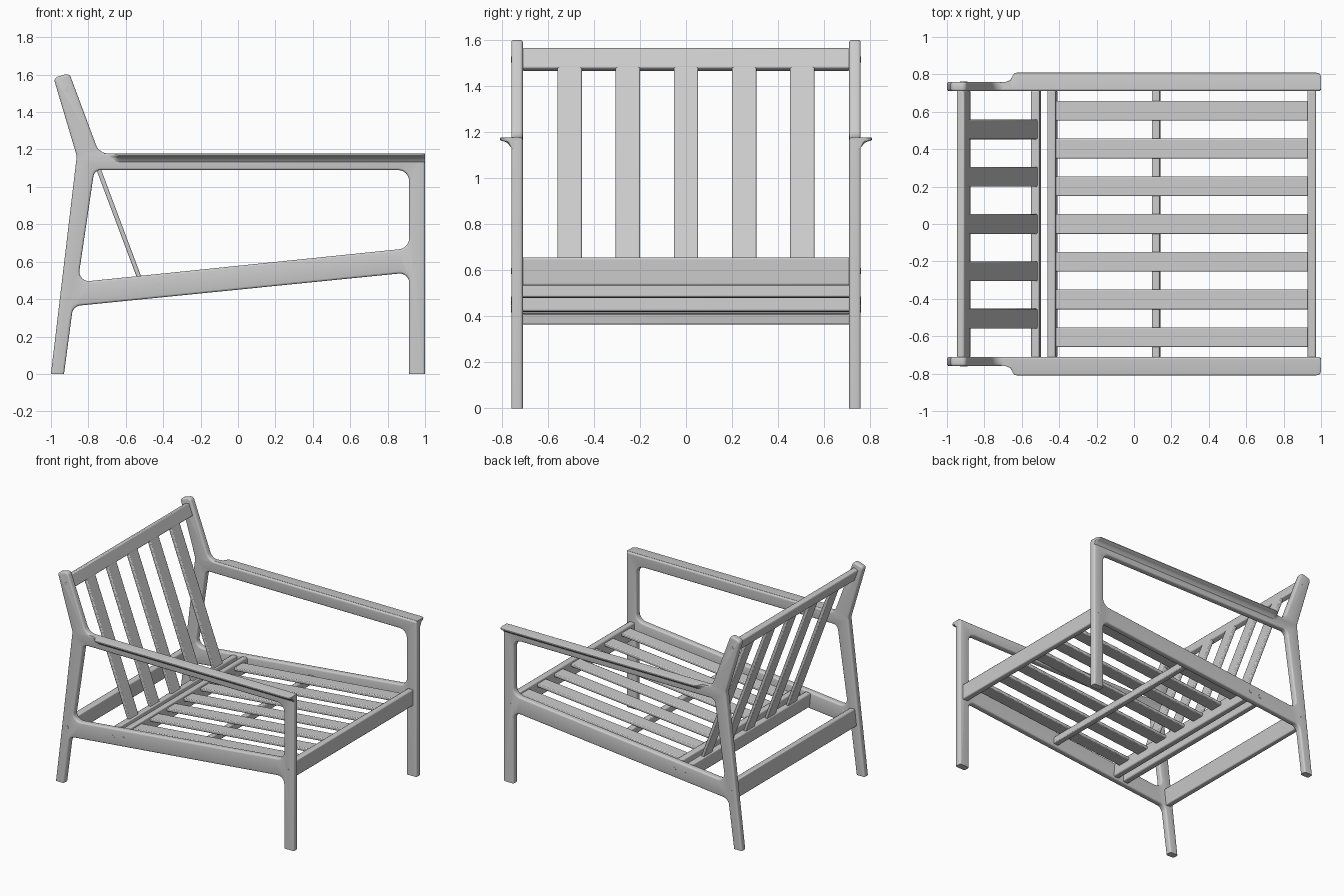
import bpy, bmesh, math
from mathutils import Vector, Matrix

if "Cube" in bpy.data.objects:
    bpy.data.objects.remove(bpy.data.objects["Cube"])


def finish(obj, angle=40):
    bpy.ops.object.select_all(action='DESELECT')
    obj.select_set(True)
    bpy.context.view_layer.objects.active = obj
    bpy.ops.object.shade_smooth_by_angle(angle=math.radians(angle))
    return obj


def add_mesh(name, bm, mirror=False, bevel=0):
    bmesh.ops.recalc_face_normals(bm, faces=bm.faces)
    me = bpy.data.meshes.new(name)
    bm.to_mesh(me)
    bm.free()
    obj = bpy.data.objects.new(name, me)
    bpy.context.collection.objects.link(obj)
    finish(obj)
    if mirror:
        obj.modifiers.new("mirror", 'MIRROR').use_axis = (False, True, False)
    if bevel:
        b = obj.modifiers.new("bevel", 'BEVEL')
        b.width, b.segments = bevel, 2
    return obj


def bar(name, centre, size, tilt=0.0, bevel=0.006):
    """Rounded box, tilted about the y axis."""
    bm = bmesh.new()
    bmesh.ops.create_cube(bm, size=1, matrix=Matrix.Diagonal((*size, 1)))
    obj = add_mesh(name, bm, bevel=bevel)
    obj.location = centre
    obj.rotation_euler.y = tilt
    return obj


def fillet(corners, steps=6):
    """Closed outline with each corner (x, z, radius) rounded by an arc."""
    out = []
    for i, (x, z, r) in enumerate(corners):
        p = Vector((x, z))
        a = (Vector(corners[i - 1][:2]) - p).normalized()
        b = (Vector(corners[(i + 1) % len(corners)][:2]) - p).normalized()
        if r == 0:
            out.append(p)
            continue
        half = a.angle(b) / 2
        c = p + (a + b).normalized() * (r / math.sin(half))
        s = p + a * (r / math.tan(half)) - c
        e = p + b * (r / math.tan(half)) - c
        turn = math.atan2(s.x * e.y - s.y * e.x, s.dot(e))
        for k in range(steps + 1):
            t = turn * k / steps
            out.append(c + Vector((s.x * math.cos(t) - s.y * math.sin(t),
                                   s.x * math.sin(t) + s.y * math.cos(t))))
    return out


# Side frame: legs, seat rail, arm and back post in one rounded profile
outer = [(-1.006, -0.05, 0), (-0.937, -0.05, 0), (-0.882, 0.362, 0.05),
         (0.915, 0.542, 0.05), (0.915, -0.05, 0), (1.0, -0.05, 0),
         (1.0, 1.178, 0.012), (-0.742, 1.178, 0.07), (-0.902, 1.608, 0.025),
         (-0.986, 1.582, 0.022), (-0.862, 1.165, 0.05)]
inner = [(-0.857, 0.49, 0.05), (0.915, 0.672, 0.06),
         (0.915, 1.09, 0.06), (-0.768, 1.09, 0.04)]
cu = bpy.data.curves.new("side_profile", 'CURVE')
cu.dimensions, cu.fill_mode = '2D', 'BOTH'
cu.bevel_depth, cu.bevel_resolution, cu.extrude, cu.offset = 0.012, 2, 0.013, -0.012
for loop in (outer, inner):
    pts = fillet(loop)
    sp = cu.splines.new('POLY')
    sp.points.add(len(pts) - 1)
    for q, p in zip(sp.points, pts):
        q.co = (p.x, p.y, 0, 1)
    sp.use_cyclic_u = True
tmp = bpy.data.objects.new("side_profile", cu)
bpy.context.collection.objects.link(tmp)
bpy.context.view_layer.update()
me = bpy.data.meshes.new_from_object(tmp.evaluated_get(bpy.context.evaluated_depsgraph_get()))
bpy.data.objects.remove(tmp)
bm = bmesh.new()
bm.from_mesh(me)
bpy.data.meshes.remove(me)
bm.transform(Matrix.Translation((0, -0.735, 0)) @ Matrix.Rotation(math.pi / 2, 4, 'X'))
bmesh.ops.remove_doubles(bm, verts=bm.verts, dist=0.0001)
# flat feet
cut = bmesh.ops.bisect_plane(bm, geom=bm.verts[:] + bm.edges[:] + bm.faces[:],
                             plane_co=(0, 0, 0), plane_no=(0, 0, 1), clear_inner=True)
bmesh.ops.holes_fill(bm, edges=[e for e in cut["geom_cut"] if isinstance(e, bmesh.types.BMEdge)], sides=0)
add_mesh("side_frames", bm, mirror=True)

# Armrest wings: a thin flared section lofted along the arm, (x, overhang)
stations = [(-0.72, 0.0), (-0.685, 0.003), (-0.663, 0.012), (-0.652, 0.026),
            (-0.646, 0.04), (-0.635, 0.048), (-0.615, 0.05), (0.972, 0.05),
            (0.987, 0.046), (0.996, 0.039), (1.0, 0.028)]
section = [(0.0, 1.13), (0.12, 1.141), (0.3, 1.152), (0.55, 1.16),
           (0.9, 1.164), (1.0, 1.169), (0.97, 1.176), (0.8, 1.178)]
bm = bmesh.new()
rings = []
for x, w in stations:
    ring = [(-0.757 - w * u, z) for u, z in section] + [(-0.722, 1.1795), (-0.722, 1.13)]
    rings.append([bm.verts.new((x, y - 0.003 * (w > 0.02), z) if y < -0.758 else (x, y, z))
                  for y, z in ring])
for a, b in zip(rings, rings[1:]):
    for i in range(len(a)):
        j = (i + 1) % len(a)
        bm.faces.new((a[i], a[j], b[j], b[i]))
bm.faces.new(rings[0])
bm.faces.new(rings[-1])
add_mesh("armrest_wings", bm, mirror=True)

# Dowel plugs on the outer faces
bm = bmesh.new()
for x, z in [(-0.905, 0.43), (-0.52, 0.46), (-0.433, 0.472), (0.95, 0.597), (-0.915, 1.517)]:
    bmesh.ops.create_cone(bm, cap_ends=True, segments=20, radius1=0.014, radius2=0.014, depth=0.03,
                          matrix=Matrix.Translation((x, -0.7465, z)) @ Matrix.Rotation(math.pi / 2, 4, 'X'))
add_mesh("dowel_plugs", bm, mirror=True)

# Cross rails between the sides
LEAN = -math.atan(0.375)
SLOPE = -math.atan(0.094)
WIDE = 1.43
bar("top_back_rail", (-0.912, 0, 1.517), (0.042, WIDE, 0.095), LEAN, 0.008)
bar("front_rail", (0.95, 0, 0.595), (0.046, WIDE, 0.122), 0, 0.008)
bar("rear_rail", (-0.905, 0, 0.43), (0.046, WIDE, 0.13), 0.12, 0.008)
bar("back_slat_rail", (-0.523, 0, 0.464), (0.045, WIDE, 0.108), SLOPE, 0.008)
bar("rear_seat_rail", (-0.437, 0, 0.474), (0.045, WIDE, 0.108), SLOPE, 0.008)
bar("middle_seat_rail", (0.118, 0, 0.51), (0.042, WIDE, 0.056), SLOPE)

# Back slats
for i in range(5):
    bar(f"back_slat_{i + 1}", (-0.71, (i - 2) * 0.253, 1.0), (0.024, 0.106, 1.06), LEAN)

# Seat slats
for i in range(7):
    bar(f"seat_slat_{i + 1}", (0.255, (i - 3) * 0.2017, 0.562), (1.37, 0.106, 0.024), SLOPE)
